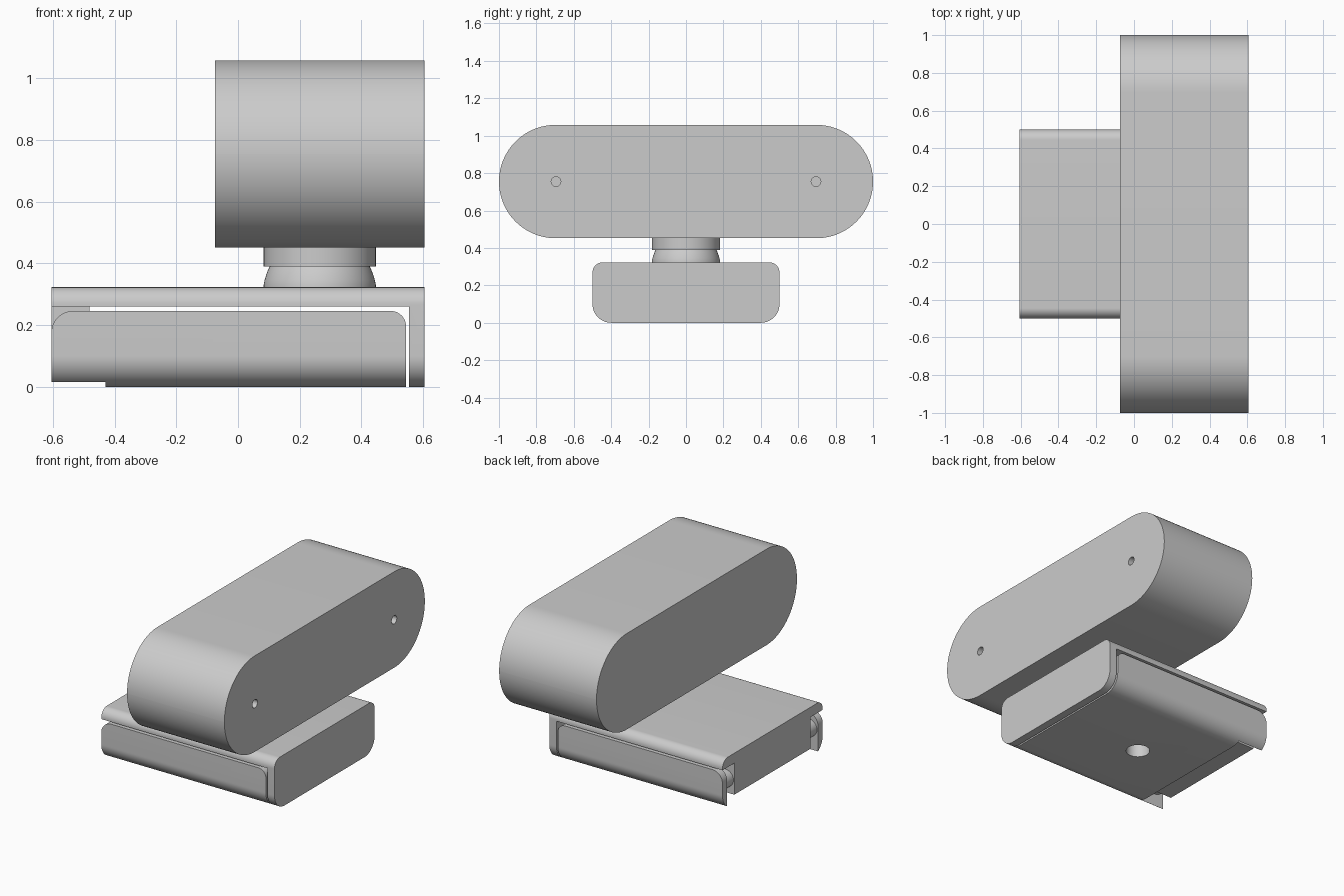
import bpy, bmesh, math
from mathutils import Matrix

if "Cube" in bpy.data.objects:
    bpy.data.objects.remove(bpy.data.objects["Cube"])

grey = bpy.data.materials.new("plain grey")
grey.diffuse_color = (0.6, 0.6, 0.6, 1)
grey.use_nodes = True
grey.node_tree.nodes["Principled BSDF"].inputs["Base Color"].default_value = grey.diffuse_color


def finish(name, bm):
    bmesh.ops.recalc_face_normals(bm, faces=bm.faces)
    me = bpy.data.meshes.new(name)
    bm.to_mesh(me)
    bm.free()
    me.materials.append(grey)
    ob = bpy.data.objects.new(name, me)
    bpy.context.collection.objects.link(ob)
    return ob


def rounded(u0, u1, v0, v1, radii, n=16):
    """Rounded rectangle; radii for corners (u1,v1), (u0,v1), (u0,v0), (u1,v0)."""
    pts = []
    corners = [(u1, v1, -1, -1), (u0, v1, 1, -1), (u0, v0, 1, 1), (u1, v0, -1, 1)]
    for i, ((u, v, su, sv), r) in enumerate(zip(corners, radii)):
        if r == 0:
            pts.append((u, v))
            continue
        for k in range(n + 1):
            a = math.pi / 2 * (i + k / n)
            pts.append((u + su * r + r * math.cos(a), v + sv * r + r * math.sin(a)))
    return pts


def extrude(name, pts, axis, lo, hi):
    """Extrude a (y,z) profile along x, or an (x,z) profile along y."""
    bm = bmesh.new()
    put = (lambda p, t: (t, *p)) if axis == "x" else (lambda p, t: (p[0], t, p[1]))
    rings = [[bm.verts.new(put(p, t)) for p in pts] for t in (lo, hi)]
    n = len(pts)
    for i in range(n):
        j = (i + 1) % n
        bm.faces.new((rings[0][i], rings[0][j], rings[1][j], rings[1][i]))
    for r in rings:
        bm.faces.new(r)
    return finish(name, bm)


def box(name, x0, x1, y0, y1, z0, z1):
    return extrude(name, [(y0, z0), (y1, z0), (y1, z1), (y0, z1)], "x", x0, x1)


def cylinder(name, radius, depth, centre, axis="z", sides=32):
    bm = bmesh.new()
    turn = {"x": Matrix.Rotation(math.pi / 2, 4, "Y"),
            "y": Matrix.Rotation(math.pi / 2, 4, "X"), "z": Matrix()}[axis]
    bmesh.ops.create_cone(bm, cap_ends=True, segments=sides, radius1=radius,
                          radius2=radius, depth=depth,
                          matrix=Matrix.Translation(centre) @ turn)
    return finish(name, bm)


def lathe(name, profile, cx, sides=64):
    bm = bmesh.new()
    rings = [[bm.verts.new((cx + r * math.cos(2 * math.pi * i / sides),
                            r * math.sin(2 * math.pi * i / sides), z))
              for i in range(sides)] for r, z in profile]
    for a, b in zip(rings, rings[1:]):
        for i in range(sides):
            j = (i + 1) % sides
            bm.faces.new((a[i], a[j], b[j], b[i]))
    bm.faces.new(rings[0])
    bm.faces.new(rings[-1])
    return finish(name, bm)


def select(ob):
    bpy.ops.object.select_all(action="DESELECT")
    ob.select_set(True)
    bpy.context.view_layer.objects.active = ob


def combine(ob, other, op="DIFFERENCE"):
    mod = ob.modifiers.new("cut", "BOOLEAN")
    mod.operation, mod.solver, mod.object = op, "EXACT", other
    select(ob)
    bpy.ops.object.modifier_apply(modifier=mod.name)
    bpy.data.objects.remove(other)


# Capsule-shaped camera body with two small holes in its right face
R = 0.303
body = extrude("camera_body", rounded(-1, 1, 0.452, 0.452 + 2 * R, [R - 1e-4] * 4, 24),
               "x", -0.075, 0.605)
for s in (-1, 1):
    combine(body, cylinder("hole_cutter", 0.026, 0.08, (0.605, s * 0.695, 0.755), "x", 16))

# Swivel neck: a collar on a rounded lower joint
collar = cylinder("neck_collar", 0.182, 0.08, (0.265, 0, 0.43), sides=64)
joint = lathe("neck_joint", [(0.182, 0.31), (0.182, 0.33), (0.179, 0.345), (0.174, 0.362),
                             (0.168, 0.378), (0.161, 0.392)], 0.265)

# Upper clip: top plate with a downturned right wall
clip = extrude("upper_clip", rounded(-0.5, 0.5, 0, 0.323, [0.055, 0.055, 0.1, 0.1]),
               "x", -0.605, 0.605)
combine(clip, box("clip_cutter", -0.7, 0.555, -0.6, 0.6, -0.1, 0.26))

# Hinge block under the left end of the plate
block = box("hinge_block", -0.604, -0.482, -0.38, 0.38, 0.06, 0.262)

# Lower foot: rounded in both directions, notched between two side cheeks
foot = extrude("lower_foot", rounded(-0.5, 0.5, 0, 0.3, [0, 0, 0.1, 0.1]), "x", -0.605, 0.545)
combine(foot, extrude("foot_outline", rounded(-0.7, 0.545, -0.1, 0.246, [0.05, 0, 0, 0]),
                      "y", -0.6, 0.6), "INTERSECT")
combine(foot, extrude("cheek_outline", rounded(-0.605, 0.7, -0.1, 0.4, [0, 0, 0, 0]),
                      "y", -0.6, 0.6), "INTERSECT")
# Rounded upper left corner of the cheeks
corner = [(-0.7, 0.4), (-0.7, 0.176), (-0.605, 0.176)]
corner += [(-0.535 - 0.07 * math.cos(a * math.pi / 24), 0.176 + 0.07 * math.sin(a * math.pi / 24))
           for a in range(1, 13)] + [(-0.535, 0.4)]
combine(foot, extrude("corner_cutter", corner, "y", -0.6, 0.6))
combine(foot, box("notch_cutter", -0.7, -0.43, -0.453, 0.453, -0.1, 0.4))
combine(foot, cylinder("screw_cutter", 0.07, 0.2, (-0.03, 0, 0), sides=48))

# Hinge pins between the block and the cheeks
pins = [cylinder("hinge_pin", 0.055, 0.1, (-0.543, s * 0.42, 0.15), "y") for s in (-1, 1)]

for ob in [body, collar, joint, clip, foot] + pins:
    select(ob)
    bpy.ops.object.shade_smooth_by_angle(angle=math.radians(30))
